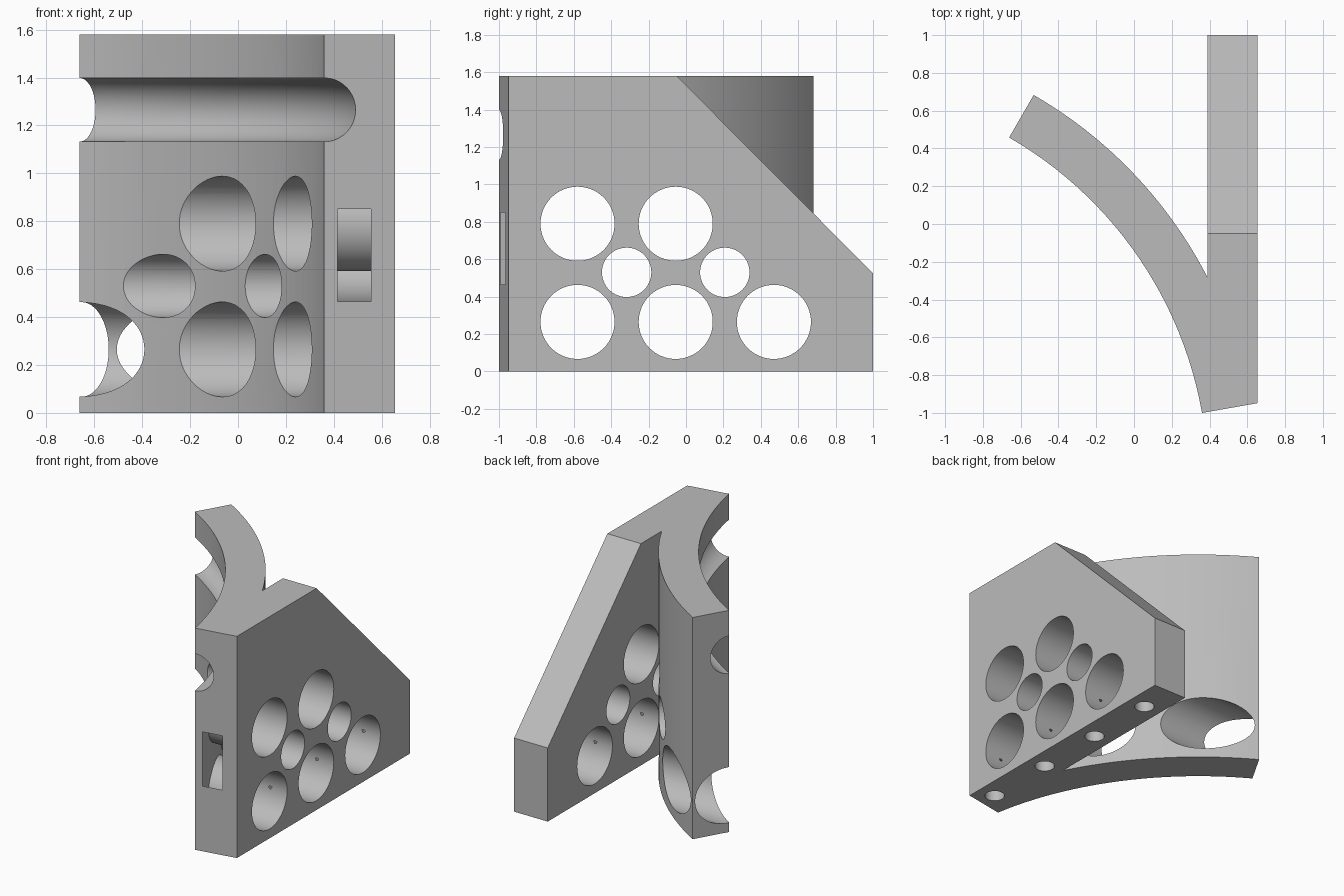
import bpy, bmesh, math
from mathutils import Matrix, Vector

if "Cube" in bpy.data.objects:
    bpy.data.objects.remove(bpy.data.objects["Cube"], do_unlink=True)

HEIGHT = 1.58
CX, CY = -1.714, -1.366          # centre of the curved wing
R_FRONT, R_BACK = 2.106, 2.366
X_IN, X_OUT = 0.39, 0.655        # the flat plate
PITCH = 0.525                    # hole spacing

grey = bpy.data.materials.new("plain grey")
grey.use_nodes = True
colour = (0.5, 0.5, 0.5, 1)
grey.diffuse_color = colour
grey.node_tree.nodes["Principled BSDF"].inputs["Base Color"].default_value = colour


def make_object(name, bm):
    bmesh.ops.recalc_face_normals(bm, faces=bm.faces)
    mesh = bpy.data.meshes.new(name)
    bm.to_mesh(mesh)
    bm.free()
    mesh.materials.append(grey)
    obj = bpy.data.objects.new(name, mesh)
    bpy.context.collection.objects.link(obj)
    return obj


def prism(name, points, direction):
    bm = bmesh.new()
    face = bm.faces.new([bm.verts.new(p) for p in points])
    new = bmesh.ops.extrude_face_region(bm, geom=[face])["geom"]
    verts = [v for v in new if isinstance(v, bmesh.types.BMVert)]
    bmesh.ops.translate(bm, verts=verts, vec=direction)
    return make_object(name, bm)


def drill(name, centre, radius, length, axis):
    bm = bmesh.new()
    turn = Matrix.Rotation(math.pi / 2, 4, 'Y') if axis == 'X' else Matrix()
    bmesh.ops.create_cone(bm, cap_ends=True, segments=64, radius1=radius, radius2=radius,
                          depth=length, matrix=Matrix.Translation(centre) @ turn)
    return make_object(name, bm)


def arc(radius, start, end):
    step = 2 if end > start else -2
    return [(CX + radius * math.cos(math.radians(a)), CY + radius * math.sin(math.radians(a)), 0)
            for a in range(start, end + step, step)]


# Body footprint: curved wing merging into the flat plate
front_arc = arc(R_FRONT, 10, 60)
back_arc = [p for p in arc(R_BACK, 60, 10) if p[0] < X_IN - 0.005]
crotch_y = CY + math.sqrt(R_BACK ** 2 - (X_IN - CX) ** 2)
corner_y = front_arc[0][1] + (X_OUT - front_arc[0][0]) * math.tan(math.radians(10))
outline = front_arc + back_arc + [(X_IN, crotch_y, 0), (X_IN, 1, 0), (X_OUT, 1, 0), (X_OUT, corner_y, 0)]
body = prism("curved_bracket", outline, (0, 0, HEIGHT))
cutters = []

# Sloped rear corner of the plate
slope = [(0.3, -0.05, HEIGHT), (0.3, 1, 0.525), (0.3, 1.3, 0.224), (0.3, 1.3, 2), (0.3, -0.05, 2)]
cutters.append(prism("slope_cutter", slope, (0.6, 0, 0)))

# Round holes through plate and wing
mid = -0.055
large = [(mid - PITCH, 0.265), (mid, 0.265), (mid + PITCH, 0.265), (mid - PITCH, 0.79), (mid, 0.79)]
small = [(mid - PITCH / 2, 0.53), (mid + PITCH / 2, 0.53)]
for holes, radius in ((large, 0.198), (small, 0.132)):
    for y, z in holes:
        cutters.append(drill("hole_cutter", (0, y, z), radius, 2, 'X'))

# Sockets in the underside
for i in range(4):
    cutters.append(drill("socket_cutter", (0.523, mid + PITCH * (i - 1.5), 0), 0.066, 0.52, 'Z'))

# Round groove following the wing
bpy.ops.mesh.primitive_torus_add(location=(CX, CY, 1.265), major_radius=R_FRONT, minor_radius=0.133,
                                 major_segments=180, minor_segments=42)
groove = bpy.context.object
groove.name = "groove_cutter"
groove.data.materials.append(grey)
cutters.append(groove)

# V-shaped notch in the front edge
tilt = math.radians(10)
along = Vector((math.cos(tilt), math.sin(tilt), 0))
inward = Vector((-math.sin(tilt), math.cos(tilt), 0))
start = Vector((*front_arc[0][:2], 0.658)) + along * 0.056
up = Vector((0, 0, 0.193))
diamond = [start + up, start + inward * 0.193, start - up, start - inward * 0.193]
cutters.append(prism("notch_cutter", diamond, along * 0.142))

# Cut everything out of the body
bpy.ops.object.select_all(action='DESELECT')
bpy.context.view_layer.objects.active = body
body.select_set(True)
for cutter in cutters:
    cutter.hide_render = True
    mod = body.modifiers.new("cut", 'BOOLEAN')
    mod.operation = 'DIFFERENCE'
    mod.solver = 'EXACT'
    mod.object = cutter
    bpy.ops.object.modifier_apply(modifier=mod.name)
    bpy.data.objects.remove(cutter, do_unlink=True)
bpy.ops.object.shade_smooth_by_angle(angle=math.radians(25))
